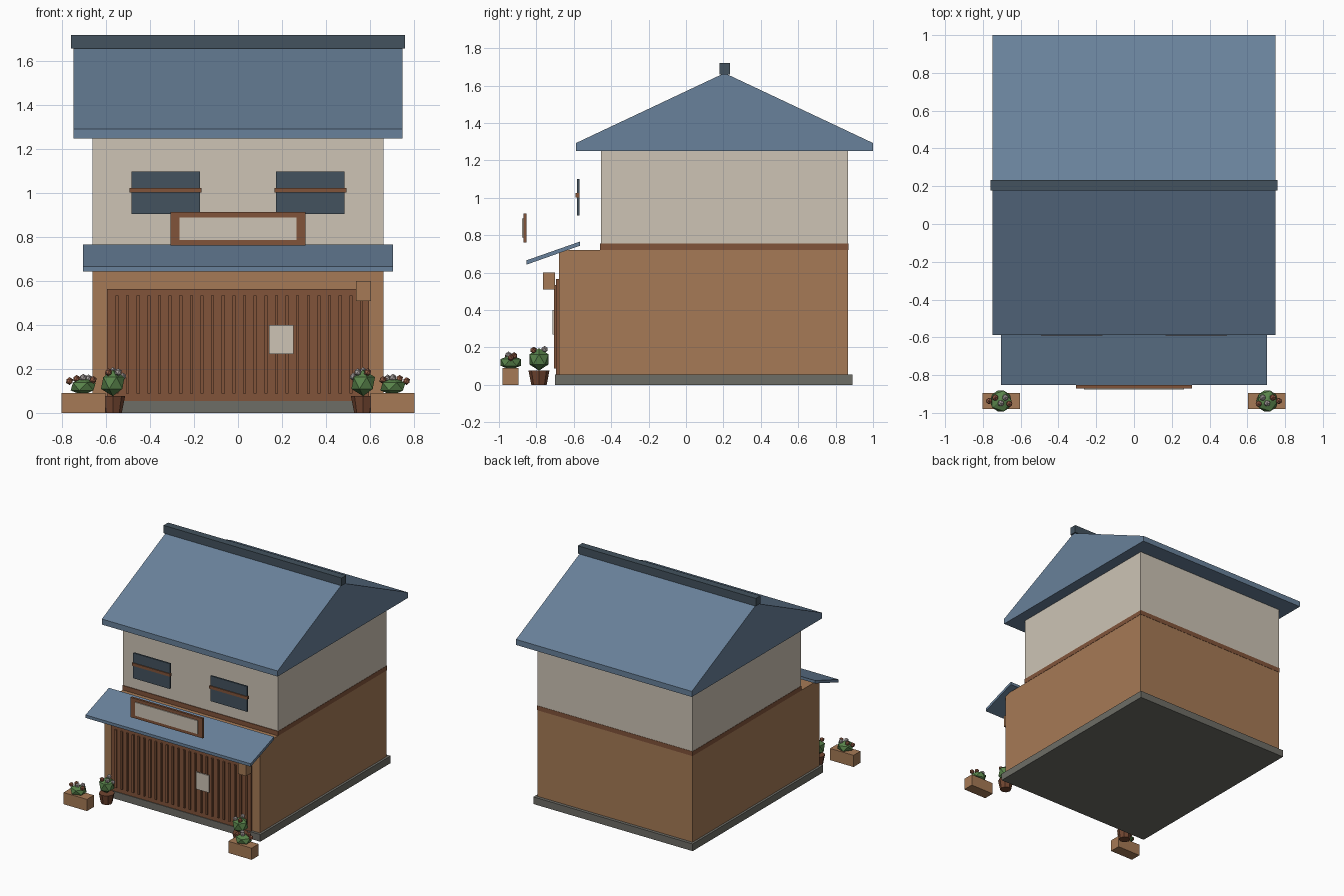
import bpy, bmesh, math
from mathutils import Matrix, Vector

if "Cube" in bpy.data.objects:
    bpy.data.objects.remove(bpy.data.objects["Cube"])


def mat(name, r, g, b):
    m = bpy.data.materials.new(name)
    m.diffuse_color = (r, g, b, 1)
    m.use_nodes = True
    m.node_tree.nodes["Principled BSDF"].inputs["Base Color"].default_value = m.diffuse_color
    return m


ROOF = mat("roof blue", 0.14, 0.22, 0.325)
DARK = mat("dark slate", 0.056, 0.085, 0.112)
PLASTER = mat("cream plaster", 0.61, 0.55, 0.46)
WOOD = mat("light wood", 0.38, 0.195, 0.092)
BROWN = mat("dark wood", 0.22, 0.088, 0.042)
STONE = mat("grey stone", 0.155, 0.153, 0.133)
GREEN = mat("leaf green", 0.10, 0.23, 0.07)
POT = mat("pot brown", 0.165, 0.06, 0.03)
RED = mat("rust flower", 0.30, 0.11, 0.06)
PALE = mat("pale flower", 0.42, 0.38, 0.37)


def finish(name, bm, m):
    bmesh.ops.recalc_face_normals(bm, faces=bm.faces)
    me = bpy.data.meshes.new(name)
    bm.to_mesh(me)
    bm.free()
    me.materials.append(m)
    ob = bpy.data.objects.new(name, me)
    bpy.context.collection.objects.link(ob)
    return ob


def add_box(bm, x0, x1, y0, y1, z0, z1):
    M = Matrix.Translation(((x0 + x1) / 2, (y0 + y1) / 2, (z0 + z1) / 2))
    M = M @ Matrix.Diagonal((x1 - x0, y1 - y0, z1 - z0, 1))
    bmesh.ops.create_cube(bm, size=1, matrix=M)


def boxes(name, m, *dims):
    bm = bmesh.new()
    for d in dims:
        add_box(bm, *d)
    return finish(name, bm, m)


def prism(name, m, half, profile):
    """Extrude a (y, z) profile along x, from -half to half."""
    bm = bmesh.new()
    f = bm.faces.new([bm.verts.new((-half, y, z)) for y, z in profile])
    r = bmesh.ops.extrude_face_region(bm, geom=[f])
    verts = [v for v in r["geom"] if isinstance(v, bmesh.types.BMVert)]
    bmesh.ops.translate(bm, verts=verts, vec=(2 * half, 0, 0))
    return finish(name, bm, m)


def balls(name, m, items):
    """Low-poly balls: (centre, radius, height radius)."""
    bm = bmesh.new()
    for c, r, h in items:
        M = Matrix.Translation(c) @ Matrix.Diagonal((r, r, h, 1))
        bmesh.ops.create_icosphere(bm, subdivisions=1, radius=1, matrix=M)
    return finish(name, bm, m)


# House body
boxes("foundation", STONE, (-0.68, 0.68, -0.70, 0.89, 0, 0.055))
boxes("lower_walls", WOOD, (-0.662, 0.662, -0.68, 0.866, 0.055, 0.72))
boxes("wall_band", BROWN, (-0.664, 0.664, -0.46, 0.868, 0.72, 0.755))
boxes("upper_walls", PLASTER, (-0.662, 0.662, -0.455, 0.866, 0.755, 1.25))

# Roofs
prism("main_roof", ROOF, 0.75, [(-0.588, 1.25), (1.0, 1.25), (1.0, 1.293),
                                (0.206, 1.667), (-0.588, 1.293)])
boxes("roof_ridge", DARK, (-0.76, 0.76, 0.178, 0.234, 1.66, 1.72))
prism("awning", ROOF, 0.705, [(-0.852, 0.643), (-0.567, 0.744),
                              (-0.567, 0.766), (-0.852, 0.666)])

# Upper windows with rails
for side, s in (("left", -1), ("right", 1)):
    a, b = sorted((s * 0.174, s * 0.486))
    boxes("window_" + side, DARK, (a, b, -0.583, -0.57, 0.905, 1.1))
    boxes("window_rail_" + side, BROWN,
          (a - 0.007, b + 0.007, -0.59, -0.57, 1.003, 1.025))

# Blank sign board
boxes("sign_frame", BROWN, (-0.308, 0.308, -0.87, -0.853, 0.762, 0.915))
boxes("sign_panel", PLASTER, (-0.266, 0.266, -0.876, -0.868, 0.787, 0.89))

# Lattice shop front
boxes("lattice_panel", BROWN, (-0.596, 0.596, -0.695, -0.675, 0.055, 0.565))
bars = []
for i in range(24):
    x = -0.551 + i * 0.0484
    bars.append((x - 0.007, x + 0.007, -0.706, -0.69, 0.088, 0.535))
boxes("lattice_bars", BROWN, *bars)
boxes("notice", PLASTER, (0.141, 0.252, -0.714, -0.706, 0.268, 0.4))
boxes("lamp_box", WOOD, (0.537, 0.605, -0.765, -0.70, 0.51, 0.6))

# Plants on both sides of the entrance
planter_flowers = [(-0.062, 0.0, 0.145, 1), (-0.03, 0.018, 0.155, 1),
                   (0.0, -0.012, 0.16, 0), (0.024, 0.018, 0.157, 0),
                   (0.045, -0.015, 0.15, 1)]
pot_flowers = [(-0.02, -0.03, 0.185, 1), (0.025, -0.025, 0.185, 0),
               (0.0, 0.03, 0.19, 0), (0.045, 0.01, 0.165, 0)]
for side, s in (("left", -1), ("right", 1)):
    # Planter box, flat bush
    a, b = sorted((s * 0.603, s * 0.803))
    boxes("planter_" + side, WOOD, (a, b, -0.98, -0.895, 0, 0.09))
    c = Vector((s * 0.705, -0.937, 0))
    p = Vector((s * 0.57, -0.786, 0))
    balls("planter_bush_" + side, GREEN,
          [(c + Vector((0, 0, 0.12)), 0.064, 0.04)])
    # Round pot, bush
    bm = bmesh.new()
    bmesh.ops.create_cone(bm, cap_ends=True, segments=8, radius1=0.041,
                          radius2=0.056, depth=0.076,
                          matrix=Matrix.Translation((p.x, p.y, 0.038)))
    finish("pot_" + side, bm, POT)
    balls("pot_bush_" + side, GREEN,
          [(p + Vector((0, 0, 0.136)), 0.06, 0.06)])
    # Flowers in two colours
    for label, m, k in (("rust", RED, 1), ("pale", PALE, 0)):
        items = []
        for base, table in ((c, planter_flowers), (p, pot_flowers)):
            for x, y, z, kind in table:
                if kind == k:
                    items.append((base + Vector((-s * x, y, z)), 0.018, 0.018))
        balls(label + "_flowers_" + side, m, items)
